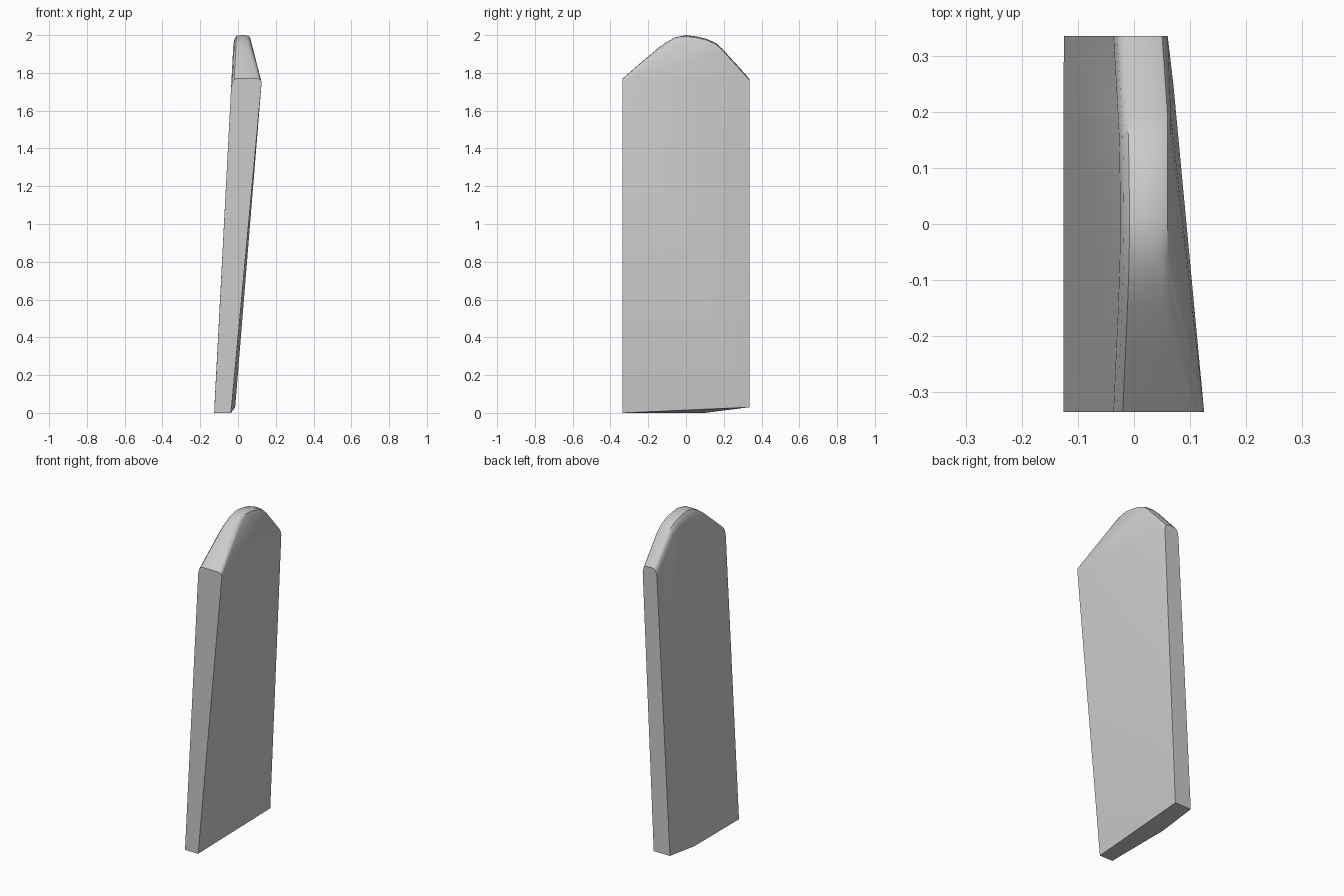
import bpy
import bmesh
import math

cube = bpy.data.objects.get("Cube")
if cube:
    bpy.data.objects.remove(cube, do_unlink=True)

HALF = 0.335      # half the width of the slab along y
LEAN = 0.052      # sideways lean of the flat face per unit of height


def flat_x(z):
    return -0.126 + LEAN * z


# Rounded top outline: y, rim height, x of the rim on the twisted face
rim = [
    (-HALF, 1.77, 0.125), (-0.24, 1.853, 0.099), (-0.15, 1.93, 0.075),
    (-0.11, 1.958, 0.069), (-0.06, 1.987, 0.066), (0.0, 2.0, 0.066),
    (0.06, 1.992, 0.066), (0.11, 1.98, 0.066), (0.16, 1.957, 0.066),
    (0.19, 1.93, 0.066), (HALF, 1.77, 0.056),
]

points = []
for y, z, x in rim:
    left = flat_x(z)
    points += [
        (flat_x(z - 0.05), y, z - 0.05),
        (left + 0.004, y, z - 0.018),
        (left + 0.014, y, z - 0.004),
        (left + 0.03, y, z),
        (x - 0.02, y, z - 0.001),
        (x - 0.006, y, z - 0.007),
        (x, y, z - 0.02),
    ]

# Shoulder of the twisted face at the back
points += [(0.07, 0.25, 1.74), (0.06, HALF, 1.73)]

# Slanted foot, rising towards the back
points += [
    (-0.126, -HALF, 0.0), (-0.126, 0.1, 0.0), (-0.125, HALF, 0.03),
    (-0.037, -HALF, 0.0), (-0.015, HALF, 0.03),
]

# Convex slab wrapped around the outline
bm = bmesh.new()
for p in points:
    bm.verts.new(p)
bmesh.ops.convex_hull(bm, input=bm.verts[:])
bmesh.ops.delete(bm, geom=[v for v in bm.verts if not v.link_faces], context='VERTS')
bmesh.ops.dissolve_limit(bm, angle_limit=math.radians(0.5),
                         verts=bm.verts[:], edges=bm.edges[:])
bmesh.ops.recalc_face_normals(bm, faces=bm.faces[:])
mesh = bpy.data.meshes.new("leaning_slab")
bm.to_mesh(mesh)
bm.free()

slab = bpy.data.objects.new("leaning_slab", mesh)
bpy.context.collection.objects.link(slab)

# Plain grey material
grey = bpy.data.materials.new("light_grey")
grey.use_nodes = True
colour = (0.6, 0.6, 0.6, 1.0)
grey.diffuse_color = colour
grey.node_tree.nodes["Principled BSDF"].inputs["Base Color"].default_value = colour
mesh.materials.append(grey)

# Smooth shading with crisp side edges
bpy.ops.object.select_all(action='DESELECT')
slab.select_set(True)
bpy.context.view_layer.objects.active = slab
bpy.ops.object.shade_smooth_by_angle(angle=math.radians(35))
